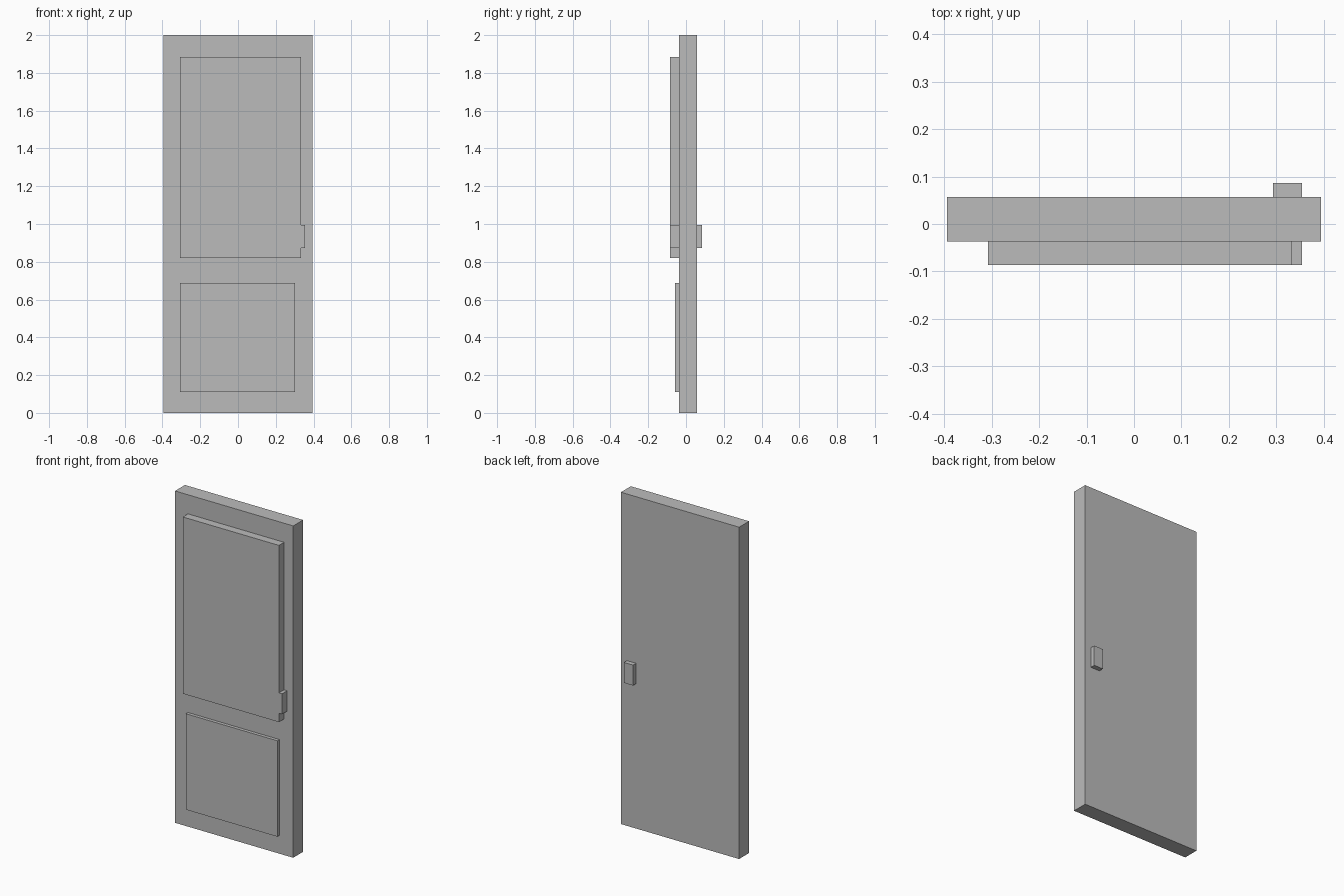
import bpy
from mathutils import Vector

cube = bpy.data.objects.get("Cube")
if cube:
    bpy.data.objects.remove(cube, do_unlink=True)

# Single plain grey for the whole door
GREY = (0.5, 0.5, 0.5, 1.0)
grey = bpy.data.materials.new("plain_grey")
grey.use_nodes = True
grey.diffuse_color = GREY
grey.node_tree.nodes["Principled BSDF"].inputs["Base Color"].default_value = GREY


def box(name, low, high):
    """Flat-sided box between two opposite corners."""
    low, high = Vector(low), Vector(high)
    bpy.ops.mesh.primitive_cube_add(size=1, location=(low + high) / 2)
    obj = bpy.context.object
    obj.name = name
    obj.scale = high - low
    bpy.ops.object.transform_apply(location=False, rotation=False, scale=True)
    obj.data.materials.append(grey)
    return obj


FRONT, BACK = -0.037, 0.057   # faces of the door slab
REACH = 0.086                 # furthest depth, front and back
PANEL_LEFT, PANEL_RIGHT = 0.333, -0.308

# Door slab
box("door_slab", (-0.394, FRONT, 0), (0.394, BACK, 2))

# Raised front panels
box("upper_panel", (PANEL_RIGHT, -REACH, 0.82), (PANEL_LEFT, FRONT, 1.885))
box("lower_panel", (PANEL_RIGHT, -0.057, 0.11), (0.302, FRONT, 0.688))

# Handle blocks; the front one sits flush against the upper panel
box("front_handle", (PANEL_LEFT, -REACH, 0.873), (0.354, FRONT, 0.996))
box("back_handle", (0.293, BACK, 0.873), (0.354, REACH, 0.996))
